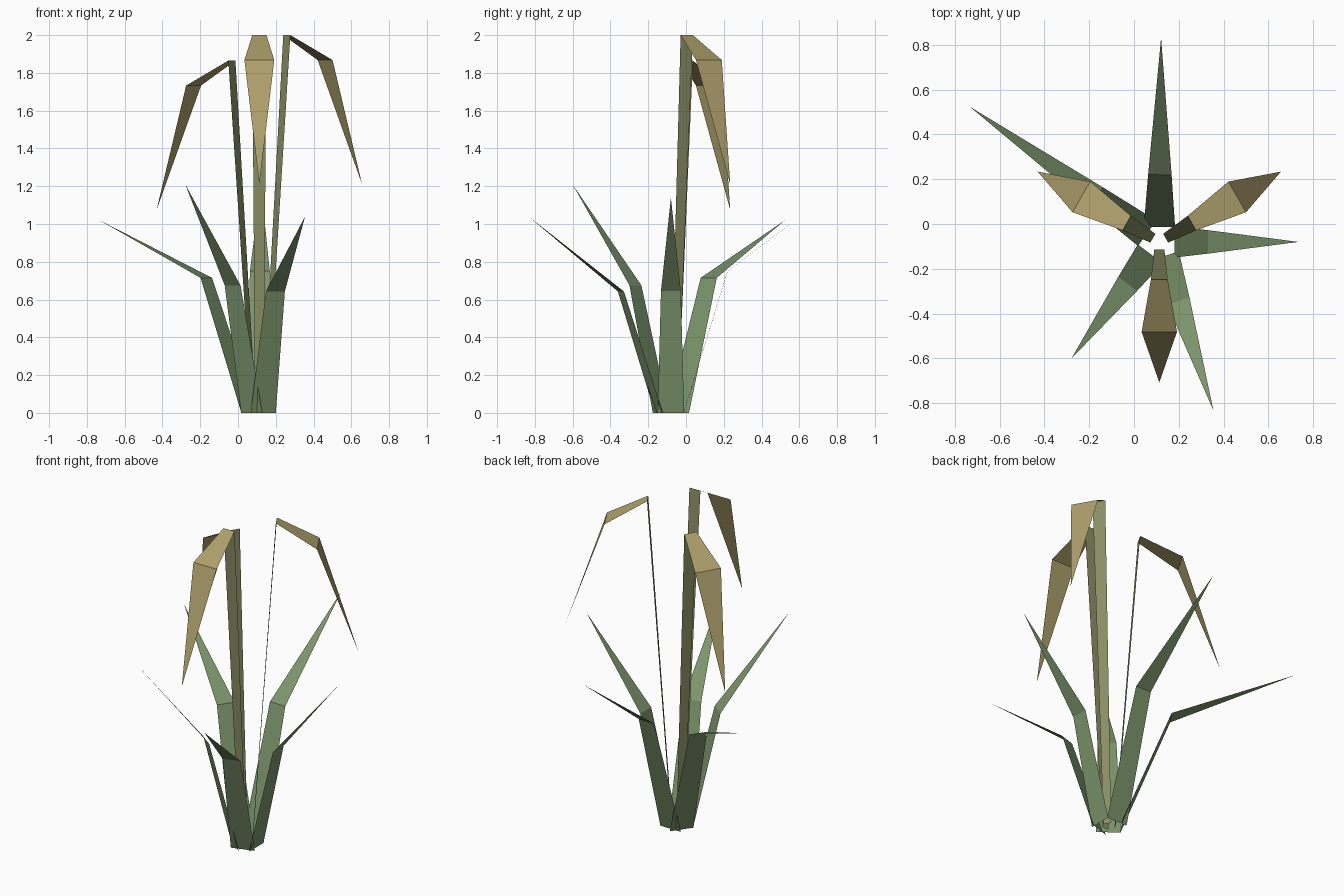
import bpy
from math import sin, cos, radians

if "Cube" in bpy.data.objects:
    bpy.data.objects.remove(bpy.data.objects["Cube"])

CENTRE = (0.113, -0.08)


def material(name, rgb):
    m = bpy.data.materials.new(name)
    m.diffuse_color = (*rgb, 1)
    m.use_nodes = True
    m.node_tree.nodes["Principled BSDF"].inputs["Base Color"].default_value = m.diffuse_color
    return m


leaf_green = material("leaf_green", (0.20, 0.30, 0.15))
stem_olive = material("stem_olive", (0.26, 0.28, 0.13))
head_tan = material("head_tan", (0.42, 0.35, 0.15))


def ribbon(name, azimuth, sections, mats):
    """Flat radial blade: sections are (radius, height, width), ending in a point."""
    a = radians(azimuth)
    verts, faces = [], []
    for r, z, w in sections:
        x, y = CENTRE[0] + r * cos(a), CENTRE[1] + r * sin(a)
        for s in ((-1, 1) if w else (0,)):
            verts.append((x - s * w / 2 * sin(a), y + s * w / 2 * cos(a), z))
    for i in range(len(sections) - 1):
        k = 2 * i
        faces.append((k, k + 2, k + 3, k + 1) if sections[i + 1][2] else (k, k + 2, k + 1))
    mesh = bpy.data.meshes.new(name)
    mesh.from_pydata(verts, [], faces)
    for m in dict.fromkeys(mats):
        mesh.materials.append(m)
    for p, m in zip(mesh.polygons, mats):
        p.material_index = mesh.materials.find(m.name)
    obj = bpy.data.objects.new(name, mesh)
    bpy.context.collection.objects.link(obj)


# Leaves: azimuth, knee radius, knee height, tip radius, tip height
leaves = [
    (0, 0.217, 0.645, 0.622, 1.14),
    (89.5, 0.30, 0.75, 0.912, 1.21),
    (144.5, 0.345, 0.715, 1.04, 1.02),
    (233, 0.235, 0.675, 0.652, 1.21),
    (287.8, 0.278, 0.643, 0.792, 1.04),
]
for i, (az, kr, kz, tr, tz) in enumerate(leaves):
    ribbon(f"leaf_{i + 1}", az,
           [(0.067, 0, 0.14), (kr, kz, 0.105), (tr, tz, 0)], [leaf_green] * 2)

# Stems with drooping seed heads: azimuth, drop of the head
for i, (az, drop) in enumerate([(270, 0), (30, 0), (150, 0.135)]):
    ribbon(f"drooping_stem_{i + 1}", az,
           [(0.033, 0, 0.045), (0.168, 2.0 - drop, 0.075),
            (0.402, 1.868 - drop, 0.158), (0.628, 1.21 - drop, 0)],
           [stem_olive, head_tan, head_tan])
